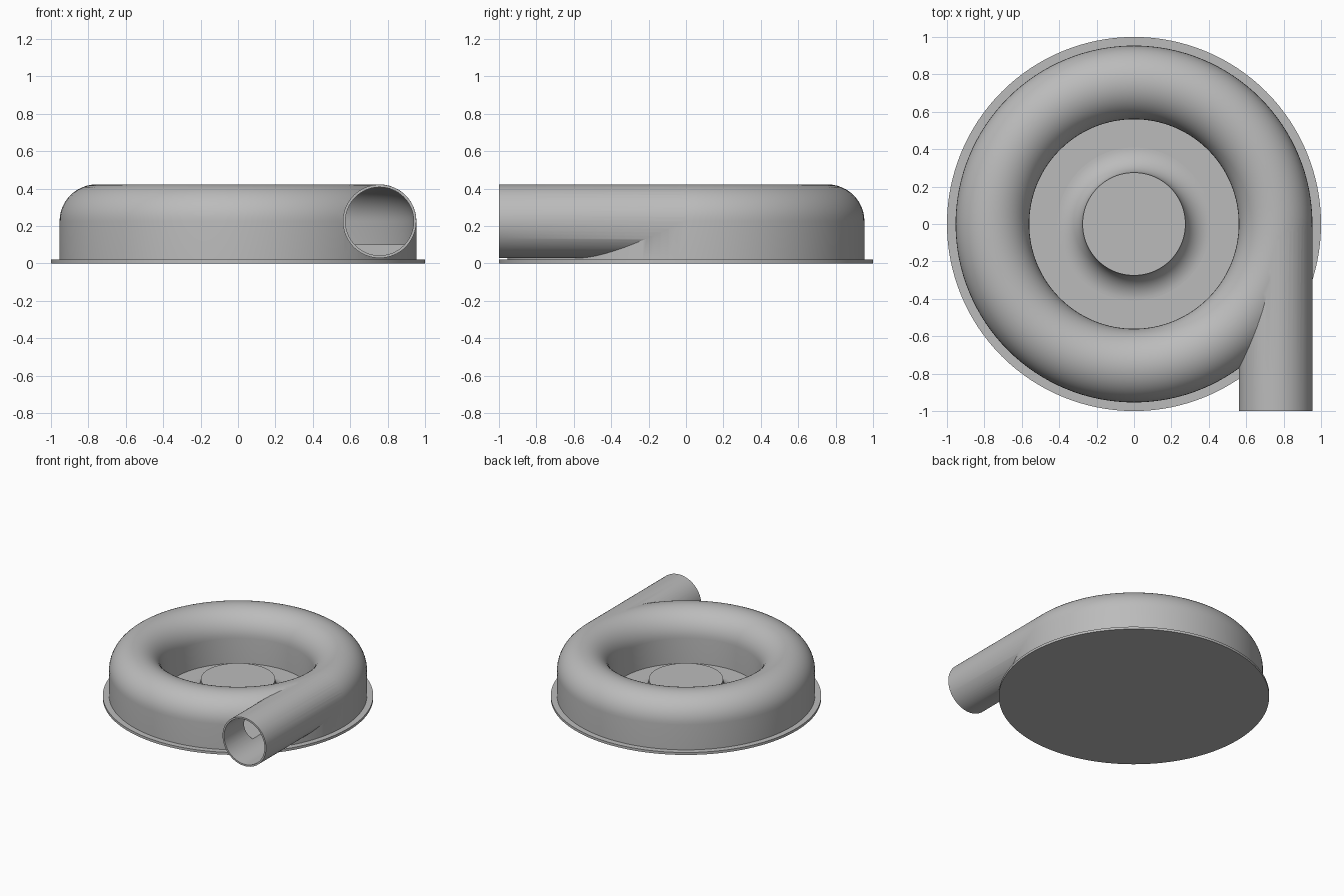
import bpy, bmesh, math
from mathutils import Vector, Matrix

if "Cube" in bpy.data.objects:
    bpy.data.objects.remove(bpy.data.objects["Cube"])

grey = bpy.data.materials.new("plain_grey")
grey.use_nodes = True
COLOR = (0.5, 0.5, 0.5, 1)
grey.diffuse_color = COLOR
grey.node_tree.nodes["Principled BSDF"].inputs["Base Color"].default_value = COLOR

SEG = 128
RING_R, TUBE_R, TUBE_Z, WALL = 0.757, 0.197, 0.225, 0.014
FLANGE_TOP = 0.02


def finish(name, bm):
    bmesh.ops.remove_doubles(bm, verts=bm.verts, dist=1e-5)
    bmesh.ops.recalc_face_normals(bm, faces=bm.faces)
    mesh = bpy.data.meshes.new(name)
    bm.to_mesh(mesh)
    bm.free()
    mesh.materials.append(grey)
    obj = bpy.data.objects.new(name, mesh)
    bpy.context.collection.objects.link(obj)
    return obj


def lathe(name, profile, closed=False):
    """Revolve (radius, height) points around the z axis."""
    bm = bmesh.new()
    vs = [bm.verts.new((r, 0, z)) for r, z in profile]
    pairs = list(zip(vs, vs[1:])) + ([(vs[-1], vs[0])] if closed else [])
    edges = [bm.edges.new(p) for p in pairs]
    bmesh.ops.spin(bm, geom=vs + edges, cent=(0, 0, 0), axis=(0, 0, 1),
                   angle=math.tau, steps=SEG, use_duplicate=False)
    return finish(name, bm)


def arch(radius, floor):
    """Half-round top with straight walls down to the floor."""
    arc = [(RING_R + radius * math.cos(math.pi * i / 24),
            TUBE_Z + radius * math.sin(math.pi * i / 24)) for i in range(25)]
    return [(RING_R + radius, floor)] + arc + [(RING_R - radius, floor)]


def rod(name, radius, y0, y1):
    """Round bar along y at the outlet position."""
    bm = bmesh.new()
    place = Matrix.Translation(Vector((RING_R, (y0 + y1) / 2, TUBE_Z))) @ Matrix.Rotation(math.pi / 2, 4, 'X')
    bmesh.ops.create_cone(bm, cap_ends=True, segments=64, radius1=radius,
                          radius2=radius, depth=abs(y1 - y0), matrix=place)
    return finish(name, bm)


def combine(target, tool, operation):
    mod = target.modifiers.new("combine", 'BOOLEAN')
    mod.operation, mod.object, mod.solver = operation, tool, 'EXACT'
    bpy.context.view_layer.objects.active = target
    bpy.ops.object.modifier_apply(modifier=mod.name)
    bpy.data.objects.remove(tool)


# Round base plate
base = lathe("base_plate", [(0, 0), (1, 0), (1, FLANGE_TOP), (0, FLANGE_TOP)])

# Spiral housing with its tangent outlet pipe, hollowed out
housing = lathe("housing", arch(TUBE_R, 0.01), closed=True)
combine(housing, rod("outlet_pipe", TUBE_R - 0.0006, -0.001, -1), 'UNION')
cavity = lathe("cavity", arch(TUBE_R - WALL, 0.1), closed=True)
combine(cavity, rod("outlet_bore", TUBE_R - WALL - 0.0006, -0.001, -1.05), 'UNION')
combine(housing, cavity, 'DIFFERENCE')

# Central hub with a concave flare
HUB_R, HUB_TOP, FLARE = 0.275, 0.155, 0.134
flare = [(HUB_R + FLARE * (1 - math.cos(a)), HUB_TOP - FLARE * math.sin(a))
         for a in (math.pi / 2 * i / 16 for i in range(17))]
hub = lathe("hub", [(0, HUB_TOP)] + flare + [(HUB_R + FLARE, 0.01), (0, 0.01)])

for obj in (base, housing, hub):
    bpy.ops.object.select_all(action='DESELECT')
    obj.select_set(True)
    bpy.context.view_layer.objects.active = obj
    bpy.ops.object.shade_smooth_by_angle(angle=math.radians(30))
